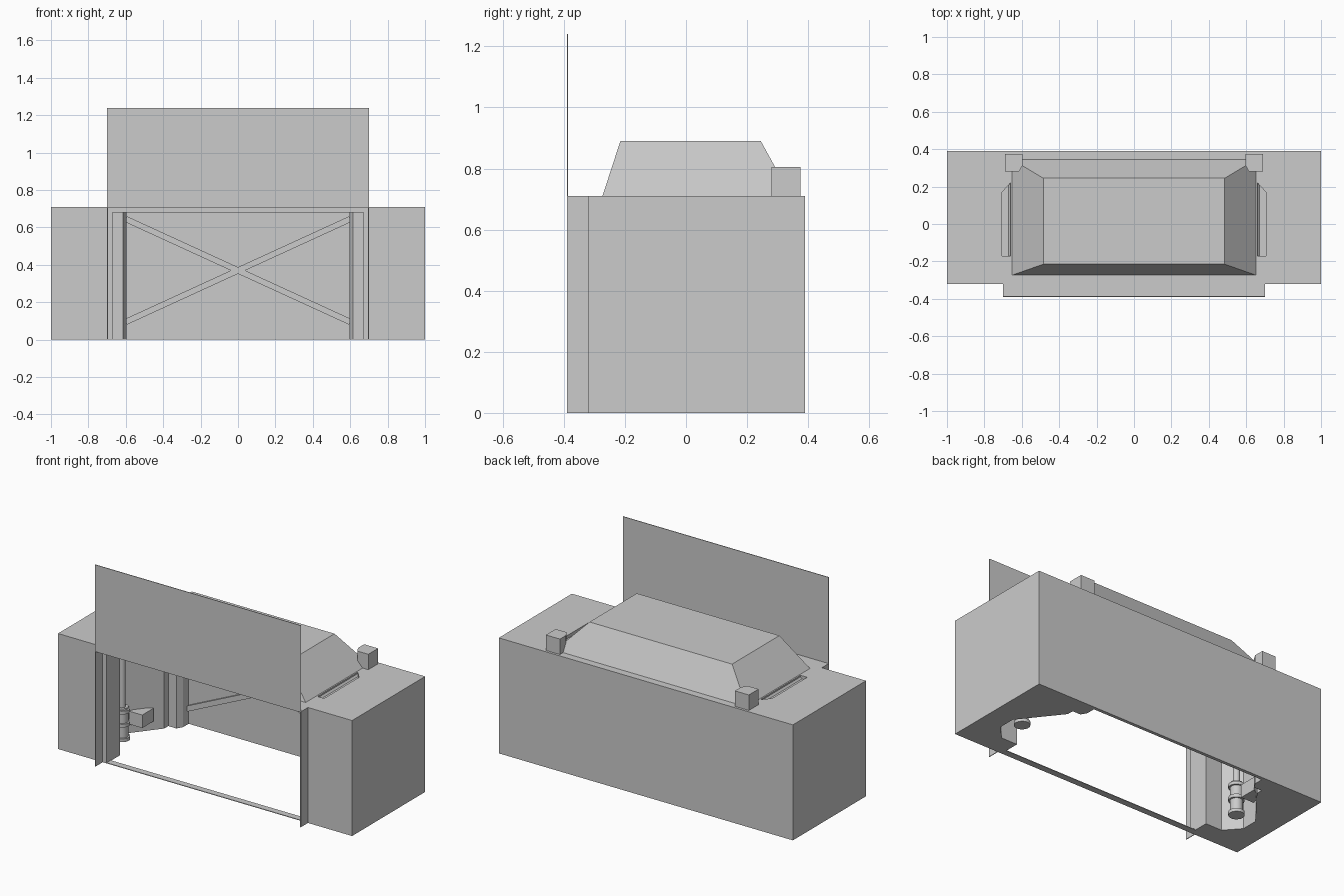
import bpy
import math
from mathutils import Vector

if "Cube" in bpy.data.objects:
    bpy.data.objects.remove(bpy.data.objects["Cube"], do_unlink=True)

grey = bpy.data.materials.new("light_grey")
grey.use_nodes = True
grey.diffuse_color = (0.6, 0.6, 0.6, 1)
grey.node_tree.nodes["Principled BSDF"].inputs["Base Color"].default_value = (0.6, 0.6, 0.6, 1)


def loft(name, bottom, top, z0, z1):
    """Closed solid between two outlines of equal length."""
    n = len(bottom)
    verts = [(x, y, z0) for x, y in bottom] + [(x, y, z1) for x, y in top]
    faces = [tuple(reversed(range(n))), tuple(range(n, 2 * n))]
    faces += [(i, (i + 1) % n, n + (i + 1) % n, n + i) for i in range(n)]
    mesh = bpy.data.meshes.new(name)
    mesh.from_pydata(verts, [], faces)
    mesh.materials.append(grey)
    obj = bpy.data.objects.new(name, mesh)
    bpy.context.scene.collection.objects.link(obj)
    return obj


def prism(name, outline, z0, z1):
    return loft(name, outline, outline, z0, z1)


def rect(x0, x1, y0, y1):
    return [(x0, y0), (x1, y0), (x1, y1), (x0, y1)]


def box(name, x0, x1, y0, y1, z0, z1):
    return prism(name, rect(x0, x1, y0, y1), z0, z1)


def mirrored(outline, side):
    """Counter-clockwise outline on the chosen side."""
    return outline if side > 0 else [(-x, y) for x, y in reversed(outline)]


def cut(target, cutter):
    cutter.hide_render = True
    mod = target.modifiers.new("cut", "BOOLEAN")
    mod.operation = "DIFFERENCE"
    mod.solver = "EXACT"
    mod.object = cutter
    bpy.context.view_layer.objects.active = target
    bpy.ops.object.modifier_apply(modifier=mod.name)
    bpy.data.objects.remove(cutter, do_unlink=True)


def cylinder(name, x, y, z0, z1, radius):
    bpy.ops.mesh.primitive_cylinder_add(vertices=24, radius=radius, depth=z1 - z0,
                                        location=(x, y, (z0 + z1) / 2))
    obj = bpy.context.object
    obj.name = name
    obj.data.materials.append(grey)
    bpy.ops.object.shade_smooth_by_angle()


# Housing, open at the front and underneath, with a recess in each side
FRONT, BACK, ROOF, CEILING = -0.32, 0.39, 0.71, 0.68
housing = box("housing", -1, 1, FRONT, BACK, 0, ROOF)
right_edge = [(0.67, -0.19), (0.78, -0.19), (0.86, -0.1), (0.86, 0), (0.67, 0.24), (0.67, 0.37)]
left_edge = [(-x, y) for x, y in reversed(right_edge)]
cavity = [(-0.67, -0.5), (0.67, -0.5)] + right_edge + left_edge
cut(housing, prism("cavity_cutter", cavity, -0.1, CEILING))

# Shallow roof slots beside the hood
slot = [(0.66, -0.17), (0.705, -0.17), (0.705, 0.17), (0.66, 0.22)]
for side in (1, -1):
    cut(housing, prism("slot_cutter", mirrored(slot, side), 0.69, 0.8))

# Sloped roof hood
loft("hood", rect(-0.67, 0.67, -0.28, 0.355), rect(-0.485, 0.485, -0.215, 0.245), 0.69, 0.89)

# Front shroud, raised door panel and floor sill
SHEET = 0.004
box("door_panel", -0.7, 0.7, -0.39, -0.39 + SHEET, ROOF - SHEET, 1.24)
box("shroud_top", -0.7, 0.7, -0.39, FRONT, ROOF - SHEET, ROOF)
box("sill", -0.67, 0.67, FRONT, -0.28, 0, SHEET)

post = [(0.615, 0.28), (0.69, 0.28), (0.69, 0.375), (0.595, 0.375), (0.595, 0.315)]
for side, label in ((1, "left"), (-1, "right")):
    edges = sorted((side * 0.7, side * (0.7 - SHEET)))
    box(label + "_shroud_fin", *edges, -0.39, FRONT, 0, ROOF)
    # Chamfered back post, standing proud of the roof
    prism(label + "_post", mirrored(post, side), 0, 0.805)
    # Lifting ram with collars
    cylinder(label + "_ram_rod", side * 0.76, -0.04, 0.2, CEILING, 0.02)
    cylinder(label + "_ram_body", side * 0.76, -0.04, 0.03, 0.22, 0.035)
    for z in (0.02, 0.11, 0.19):
        cylinder(label + "_ram_collar", side * 0.76, -0.04, z, z + 0.02, 0.045)
    # Bracket on the recess wall
    bracket = [(0.7, 0.07), (0.79, 0.07), (0.77, 0.14), (0.7, 0.18)]
    prism(label + "_bracket", mirrored(bracket, side), 0.06, 0.14)

# Crossed braces on the back wall
for side, label in ((1, "rising"), (-1, "falling")):
    span = Vector((1.2, 0.55))
    brace = box(label + "_brace", -span.length / 2, span.length / 2, -0.01, 0.006, -0.016, 0.016)
    brace.rotation_euler.y = -side * math.atan2(span.y, span.x)
    brace.location = (0, 0.366, 0.37)
